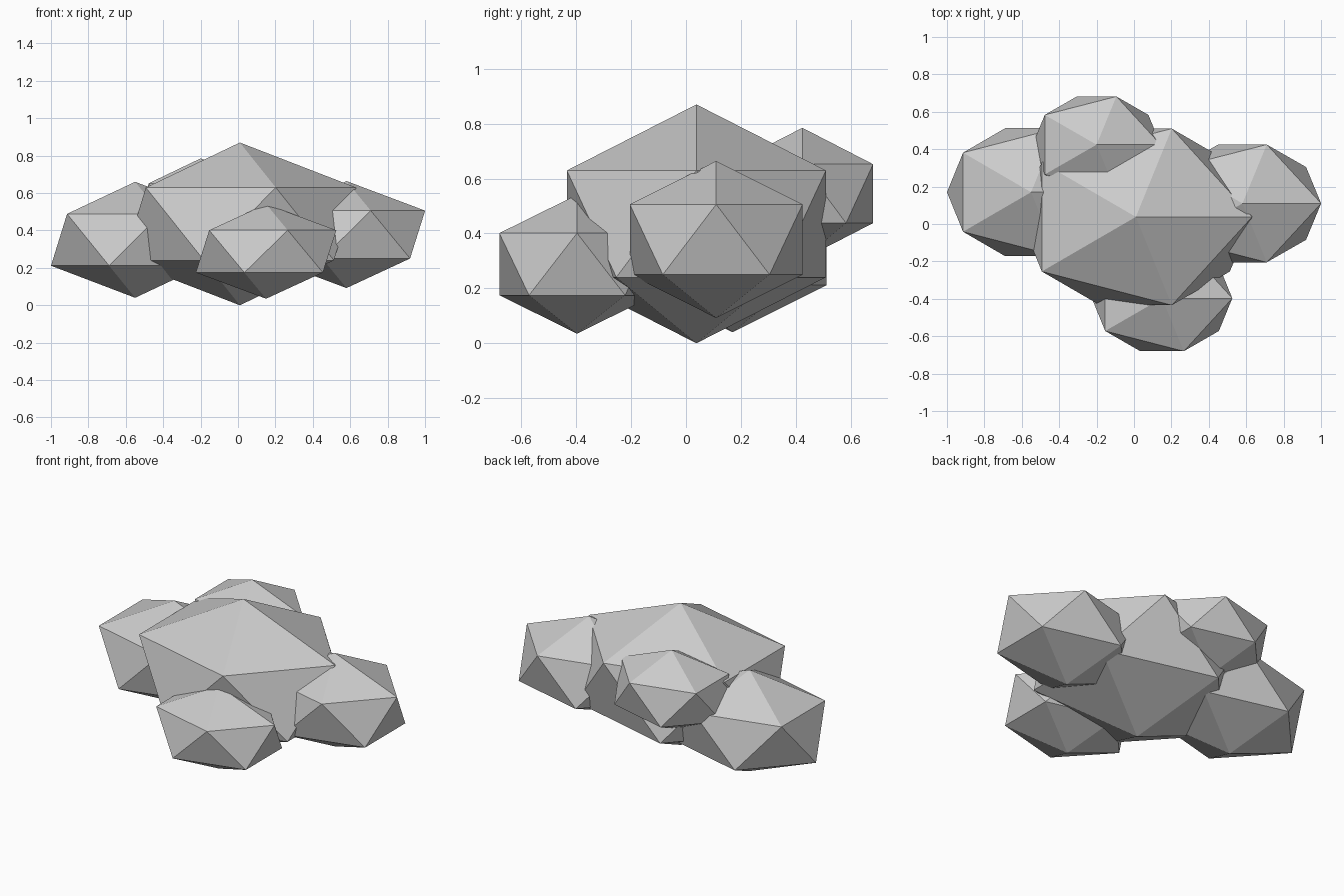
import bpy

if "Cube" in bpy.data.objects:
    bpy.data.objects.remove(bpy.data.objects["Cube"])


def lump(name, centre, radii):
    """Low-poly boulder lump: a stretched 20-sided ball."""
    bpy.ops.mesh.primitive_ico_sphere_add(subdivisions=1, radius=1, location=centre)
    ob = bpy.context.object
    ob.name = name
    ob.scale = radii
    bpy.ops.object.transform_apply(location=False, rotation=False, scale=True)
    return ob


# Large central lump
body = lump("lumpy_body", (0.01, 0.038, 0.435), (0.695, 0.555, 0.435))

# Smaller lumps around it
lumps = [
    lump("left_lump", (-0.55, 0.17, 0.35), (0.503, 0.402, 0.31)),
    lump("right_lump", (0.58, 0.11, 0.378), (0.47, 0.37, 0.286)),
    lump("front_lump", (0.15, -0.397, 0.288), (0.42, 0.333, 0.253)),
    lump("back_lump", (-0.20, 0.424, 0.545), (0.383, 0.303, 0.24)),
]

# Fuse everything into one skin
bpy.ops.object.select_all(action='DESELECT')
body.select_set(True)
bpy.context.view_layer.objects.active = body
for ob in lumps:
    mod = body.modifiers.new("union_" + ob.name, 'BOOLEAN')
    mod.operation = 'UNION'
    mod.solver = 'EXACT'
    mod.object = ob
    bpy.ops.object.modifier_apply(modifier=mod.name)
    bpy.data.objects.remove(ob)

bpy.ops.object.shade_flat()
